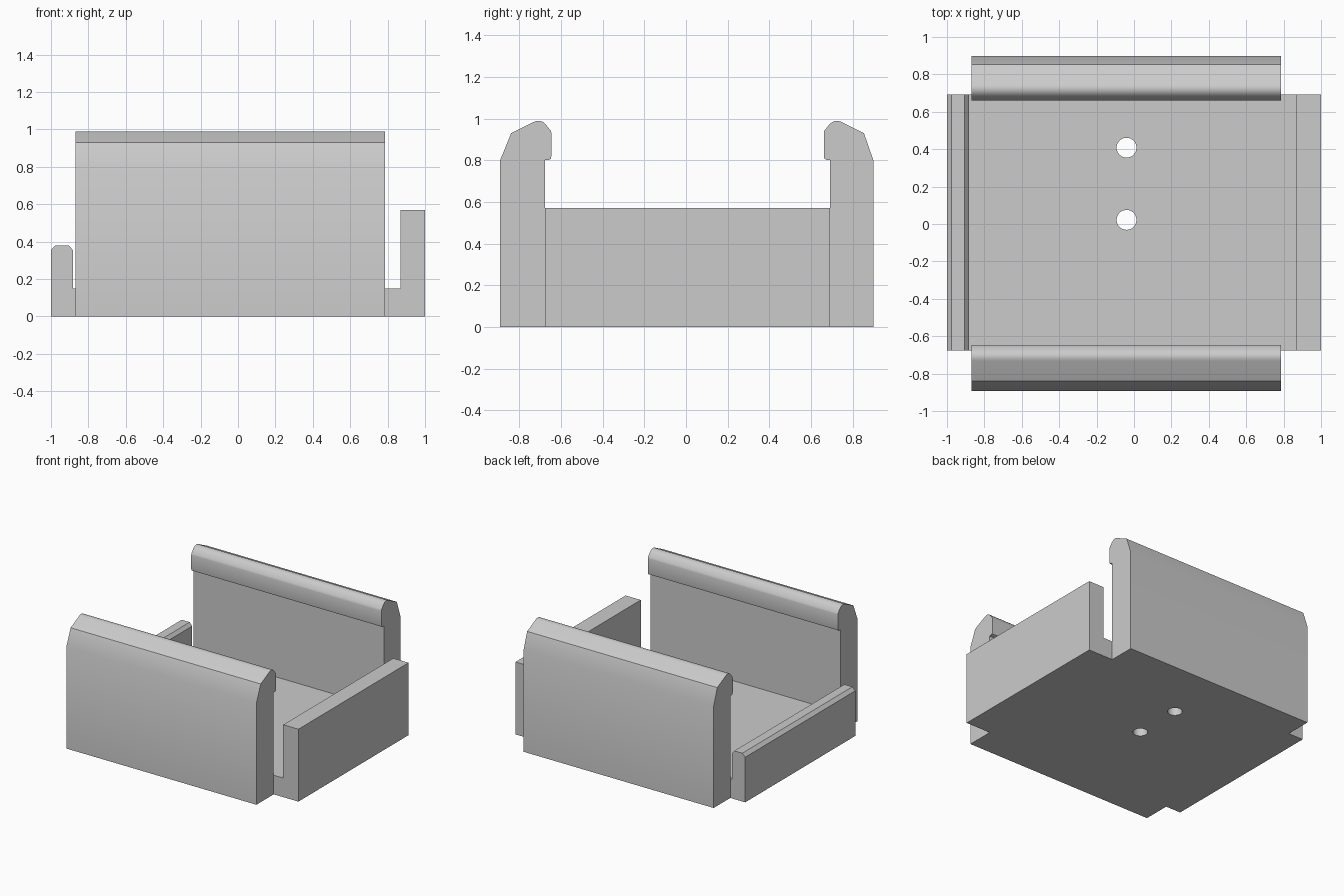
import bpy
import bmesh
from mathutils import Vector

default = bpy.data.objects.get("Cube")
if default:
    bpy.data.objects.remove(default, do_unlink=True)

# Single grey plastic colour
grey = bpy.data.materials.new("grey_plastic")
grey.use_nodes = True
colour = (0.6, 0.6, 0.6, 1)
grey.diffuse_color = colour
grey.node_tree.nodes["Principled BSDF"].inputs["Base Color"].default_value = colour


def extrude_profile(name, points, direction):
    """Closed flat profile swept along a vector into a solid."""
    bm = bmesh.new()
    face = bm.faces.new([bm.verts.new(p) for p in points])
    swept = bmesh.ops.extrude_face_region(bm, geom=[face], use_keep_orig=True)
    moved = [g for g in swept["geom"] if isinstance(g, bmesh.types.BMVert)]
    bmesh.ops.translate(bm, verts=moved, vec=Vector(direction))
    bmesh.ops.recalc_face_normals(bm, faces=bm.faces)
    mesh = bpy.data.meshes.new(name)
    bm.to_mesh(mesh)
    bm.free()
    mesh.materials.append(grey)
    obj = bpy.data.objects.new(name, mesh)
    bpy.context.collection.objects.link(obj)
    return obj


def smooth(obj):
    bpy.ops.object.select_all(action="DESELECT")
    obj.select_set(True)
    bpy.context.view_layer.objects.active = obj
    bpy.ops.object.shade_smooth_by_angle(angle=0.52)


FRONT, BACK = -0.677, 0.692      # inner faces of the tall clip walls
CLIP_LEFT, CLIP_RIGHT = -0.87, 0.785
FLOOR = 0.15

# Tray floor and two end walls: one cross-section swept front to back
tray_profile = [
    (-1, 0), (1, 0), (1, 0.57), (0.868, 0.57), (0.868, FLOOR),
    (-0.883, FLOOR), (-0.883, 0.355), (-0.905, 0.38), (-0.975, 0.38), (-1, 0.355),
]
tray = extrude_profile("tray", [(x, FRONT, z) for x, z in tray_profile],
                       (0, BACK - FRONT, 0))

# Two round screw holes through the floor
for i, y in enumerate((0.022, 0.408)):
    bpy.ops.mesh.primitive_cylinder_add(vertices=48, radius=0.053, depth=0.6,
                                        location=(-0.04, y, 0))
    cutter = bpy.context.object
    cutter.name = f"screw_hole_cutter_{i + 1}"
    cutter.hide_render = True
    cutter.data.materials.append(grey)
    cut = tray.modifiers.new("screw_hole", "BOOLEAN")
    cut.operation = "DIFFERENCE"
    cut.solver = "EXACT"
    cut.object = cutter
    bpy.context.view_layer.objects.active = tray
    bpy.ops.object.modifier_apply(modifier=cut.name)
    bpy.data.objects.remove(cutter, do_unlink=True)
smooth(tray)

# Clip walls: (distance outward from the inner face, height), hooked lip on top
clip_profile = [
    (0, 0), (0.215, 0), (0.215, 0.8), (0.162, 0.93), (0.055, 0.983),
    (0.042, 0.988), (0.028, 0.989), (0.01, 0.984), (-0.004, 0.972),
    (-0.028, 0.942), (-0.031, 0.93), (-0.031, 0.82), (-0.028, 0.807),
    (-0.018, 0.802), (0, 0.8),
]
for name, inner, side in (("front_clip", FRONT, -1), ("back_clip", BACK, 1)):
    outline = [(CLIP_LEFT, inner + side * d, z) for d, z in clip_profile]
    if side > 0:
        outline = [(x, min(y, 0.899), z) for x, y, z in outline]
    smooth(extrude_profile(name, outline, (CLIP_RIGHT - CLIP_LEFT, 0, 0)))
